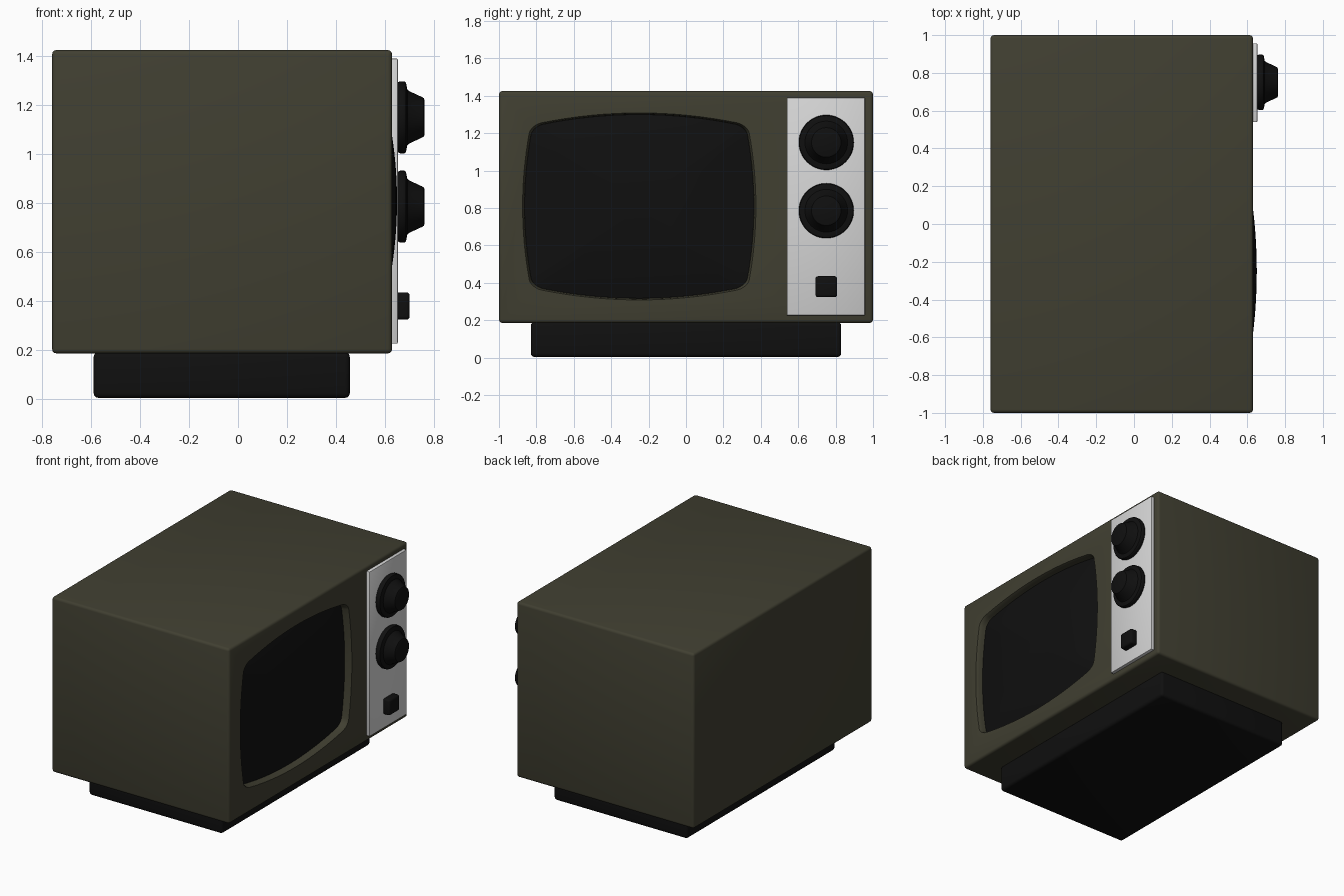
import bpy, bmesh, math
from mathutils import Matrix

if "Cube" in bpy.data.objects:
    bpy.data.objects.remove(bpy.data.objects["Cube"])

def material(name, rgb):
    m = bpy.data.materials.new(name)
    m.diffuse_color = (*rgb, 1)
    m.use_nodes = True
    m.node_tree.nodes["Principled BSDF"].inputs["Base Color"].default_value = m.diffuse_color
    return m

OLIVE = material("olive casing", (0.052, 0.050, 0.031))
BLACK = material("black plastic", (0.005, 0.005, 0.005))
SILVER = material("pale panel", (0.68, 0.68, 0.68))

def finish(bm, name, mat):
    bmesh.ops.recalc_face_normals(bm, faces=bm.faces)
    me = bpy.data.meshes.new(name)
    bm.to_mesh(me)
    bm.free()
    me.materials.append(mat)
    ob = bpy.data.objects.new(name, me)
    bpy.context.collection.objects.link(ob)
    return ob

def activate(ob):
    bpy.ops.object.select_all(action='DESELECT')
    ob.select_set(True)
    bpy.context.view_layer.objects.active = ob

def smooth(ob, angle=35):
    activate(ob)
    bpy.ops.object.shade_smooth_by_angle(angle=math.radians(angle))

def rounded_box(name, x, y, z, bevel, mat, segments=3):
    bm = bmesh.new()
    size = [b - a for a, b in (x, y, z)]
    centre = [(a + b) / 2 for a, b in (x, y, z)]
    bmesh.ops.create_cube(bm, size=1, matrix=Matrix.Translation(centre) @ Matrix.Diagonal((*size, 1)))
    bmesh.ops.bevel(bm, geom=bm.edges[:], offset=bevel, segments=segments, profile=0.5, affect='EDGES')
    return finish(bm, name, mat)

def screen_outline():
    """Rounded square, bulged into the barrel shape of a picture tube."""
    pts, r = [], 0.1
    for q in range(4):
        a0 = q * math.pi / 2
        su, sv = ((1, 1), (-1, 1), (-1, -1), (1, -1))[q]
        arc = [(su * (1 - r) + r * math.cos(a0 + t * math.pi / 12),
                sv * (1 - r) + r * math.sin(a0 + t * math.pi / 12)) for t in range(7)]
        end = arc[-1]
        du, dv = ((-1, 0), (0, -1), (1, 0), (0, 1))[q]
        side = [(end[0] + du * 2 * (1 - r) * i / 16, end[1] + dv * 2 * (1 - r) * i / 16) for i in range(1, 16)]
        pts += arc + side
    return [(0.62 * u * (1 - 0.07 * v * v), 0.497 * v * (1 - 0.13 * u * u)) for u, v in pts]

OUTLINE = screen_outline()

def loft(bm, rings):
    """Skin rings of (x, scale) that follow the screen outline."""
    loops = [[bm.verts.new((x, -0.25 + y * s, 0.808 + z * s)) for y, z in OUTLINE] for x, s in rings]
    n = len(OUTLINE)
    for a, b in zip(loops, loops[1:]):
        for i in range(n):
            bm.faces.new((a[i], a[(i + 1) % n], b[(i + 1) % n], b[i]))
    return loops

# Casing with the screen recess cut into its +x face
casing = rounded_box("casing", (-0.76, 0.63), (-1, 1), (0.185, 1.425), 0.018, OLIVE)
bm = bmesh.new()
loops = loft(bm, [(0.70, 1.008), (0.632, 1.008), (0.622, 0.999), (0.605, 0.993), (0.565, 0.985)])
bm.faces.new(loops[0])
bm.faces.new(loops[-1])
cutter = finish(bm, "recess_cutter", OLIVE)
cutter.hide_render = True
mod = casing.modifiers.new("recess", 'BOOLEAN')
mod.object = cutter
mod.operation = 'DIFFERENCE'
mod.solver = 'EXACT'
activate(casing)
bpy.ops.object.modifier_apply(modifier=mod.name)
bpy.data.objects.remove(cutter)
smooth(casing)

# Bulging picture tube
bm = bmesh.new()
scales = [0.99 * (1 - i / 12) for i in range(12)]
loops = loft(bm, [(0.65 - 0.07 * s * s, s) for s in scales])
tip = bm.verts.new((0.65, -0.25, 0.808))
last = loops[-1]
for i in range(len(last)):
    bm.faces.new((last[i], last[(i + 1) % len(last)], tip))
screen = finish(bm, "screen", BLACK)
if sum(p.normal.x for p in screen.data.polygons) < 0:
    screen.data.flip_normals()
smooth(screen)

# Plinth, control panel and push button
smooth(rounded_box("plinth", (-0.59, 0.457), (-0.83, 0.83), (0.003, 0.19), 0.02, BLACK))
smooth(rounded_box("control_panel", (0.62, 0.653), (0.54, 0.956), (0.225, 1.39), 0.004, SILVER, 2))
smooth(rounded_box("power_button", (0.645, 0.702), (0.692, 0.808), (0.323, 0.435), 0.014, BLACK))

# Turned dials: flange and tapered grip
PROFILE = [(0.645, 0.138), (0.656, 0.144), (0.662, 0.147), (0.680, 0.147), (0.686, 0.143),
           (0.689, 0.130), (0.692, 0.114), (0.700, 0.107), (0.752, 0.083), (0.759, 0.079), (0.762, 0.072)]
for name, zc in (("upper_dial", 1.15), ("lower_dial", 0.785)):
    bm = bmesh.new()
    n = 48
    rings = [[bm.verts.new((x, 0.75 + r * math.cos(2 * math.pi * i / n),
                            zc + r * math.sin(2 * math.pi * i / n))) for i in range(n)] for x, r in PROFILE]
    for a, b in zip(rings, rings[1:]):
        for i in range(n):
            bm.faces.new((a[i], a[(i + 1) % n], b[(i + 1) % n], b[i]))
    bm.faces.new(rings[0])
    bm.faces.new(rings[-1])
    smooth(finish(bm, name, BLACK))
